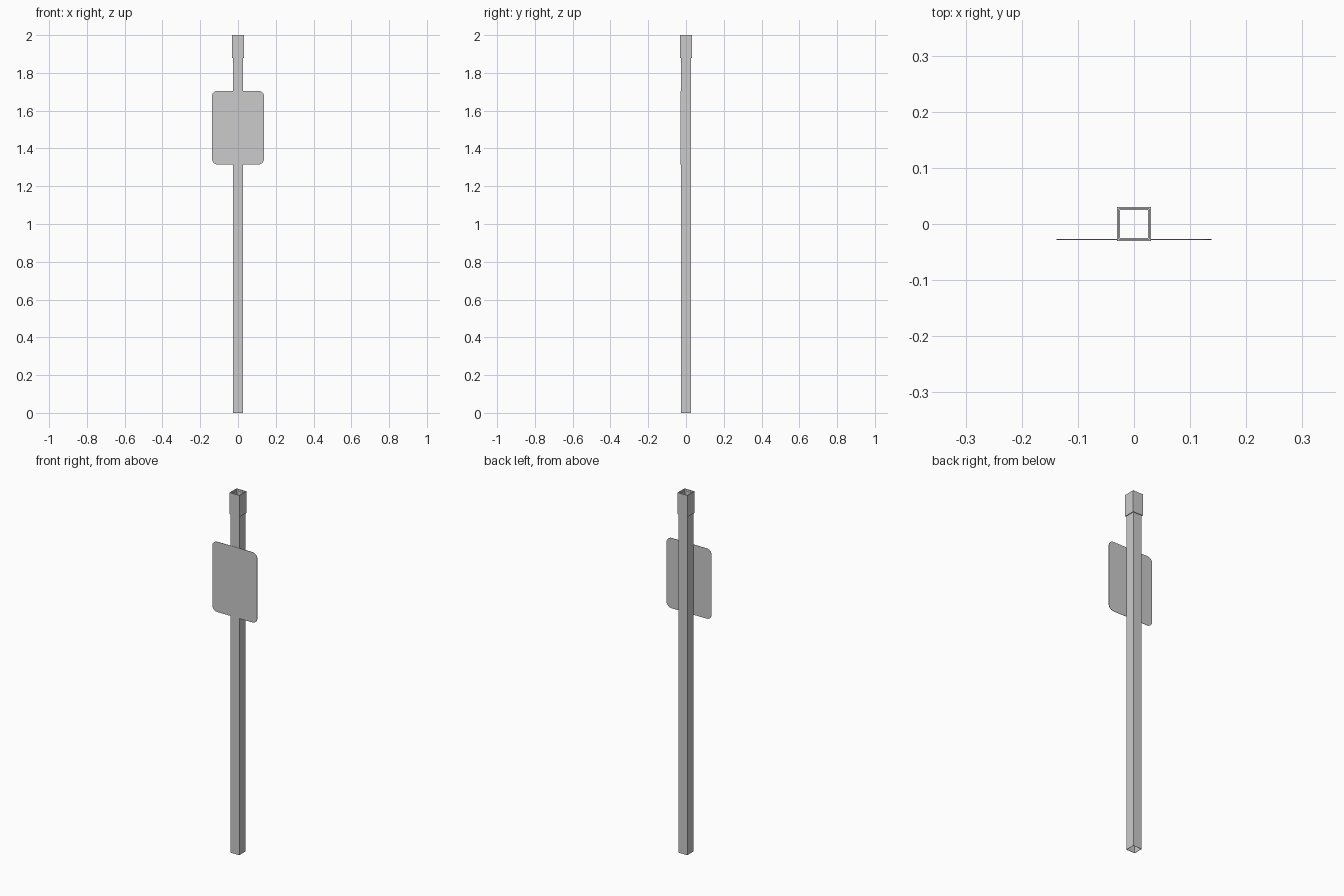
import bpy, bmesh, math

if "Cube" in bpy.data.objects:
    bpy.data.objects.remove(bpy.data.objects["Cube"])


def finish(bm, name):
    bmesh.ops.recalc_face_normals(bm, faces=bm.faces)
    mesh = bpy.data.meshes.new(name)
    bm.to_mesh(mesh)
    bm.free()
    obj = bpy.data.objects.new(name, mesh)
    bpy.context.collection.objects.link(obj)
    return obj


def square_tube(name, outer, inner, z0, z1):
    """Open square tube with real wall thickness."""
    bm = bmesh.new()
    signs = [(-1, -1), (1, -1), (1, 1), (-1, 1)]
    loops = [[bm.verts.new((sx * r, sy * r, z)) for sx, sy in signs]
             for r, z in ((outer, z0), (outer, z1), (inner, z1), (inner, z0))]
    for k in range(4):
        a, b = loops[k], loops[(k + 1) % 4]
        for i in range(4):
            j = (i + 1) % 4
            bm.faces.new((a[i], a[j], b[j], b[i]))
    return finish(bm, name)


def rounded_plate(name, half_w, z0, z1, radius, y_front, y_back, steps=6):
    """Upright plate with rounded corners, extruded along y."""
    bm = bmesh.new()
    centres = [(half_w - radius, z1 - radius), (radius - half_w, z1 - radius),
               (radius - half_w, z0 + radius), (half_w - radius, z0 + radius)]
    verts = []
    for q, (cx, cz) in enumerate(centres):
        for s in range(steps + 1):
            a = math.pi / 2 * (q + s / steps)
            verts.append(bm.verts.new((cx + radius * math.cos(a), y_front,
                                       cz + radius * math.sin(a))))
    face = bm.faces.new(verts)
    ext = bmesh.ops.extrude_face_region(bm, geom=[face], use_keep_orig=True)
    moved = [g for g in ext["geom"] if isinstance(g, bmesh.types.BMVert)]
    bmesh.ops.translate(bm, verts=moved, vec=(0, y_back - y_front, 0))
    return finish(bm, name)


# Hollow post, thicker sleeve at its top, and the blank sign plate
square_tube("post", 0.0265, 0.025, 0.0, 1.99)
square_tube("top_sleeve", 0.0305, 0.0268, 1.88, 2.0)
rounded_plate("sign_plate", 0.138, 1.315, 1.705, 0.03, -0.0283, -0.0266)
